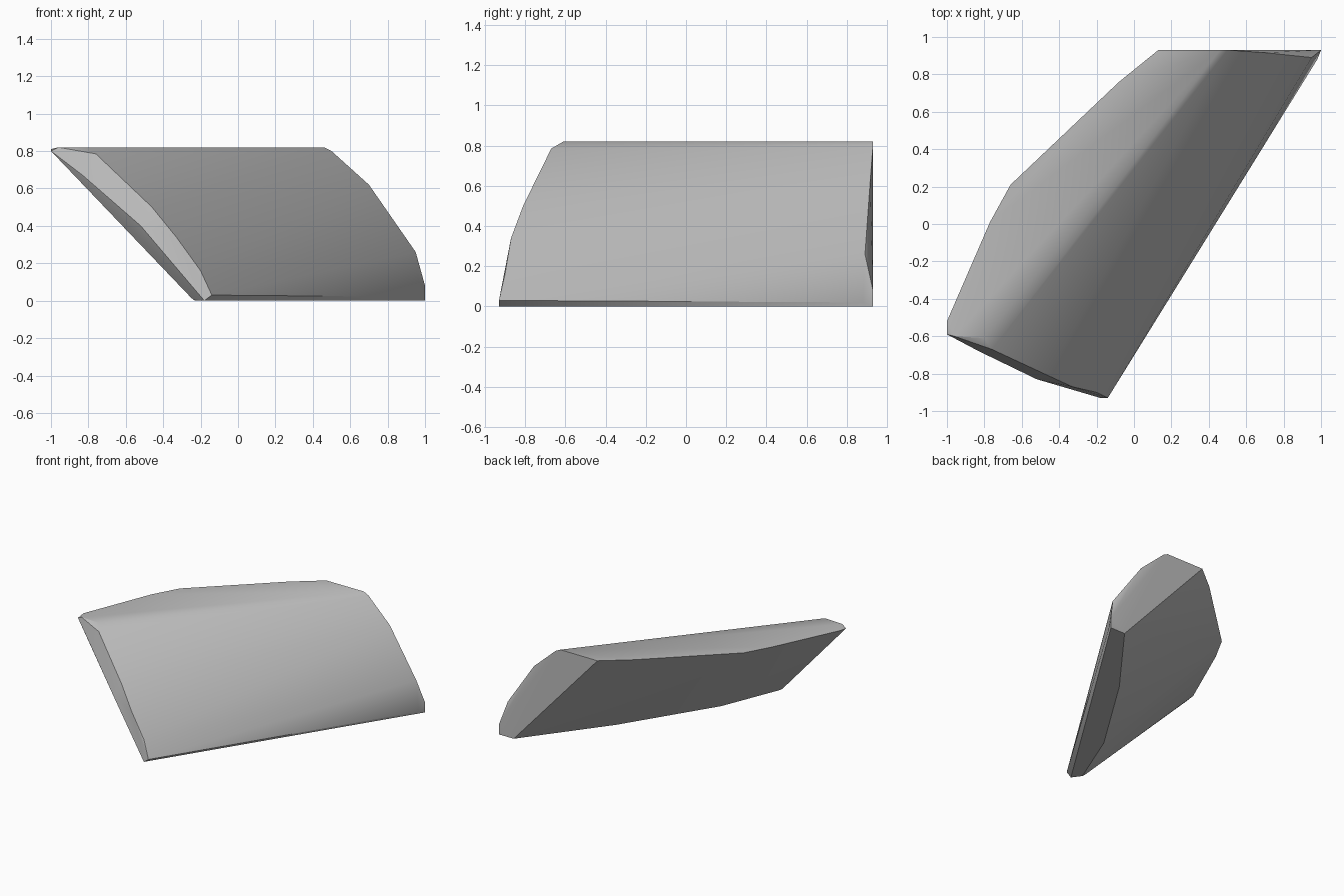
import bpy, bmesh
from math import radians

cube = bpy.data.objects.get("Cube")
if cube:
    bpy.data.objects.remove(cube, do_unlink=True)


def flat_material(name, colour):
    material = bpy.data.materials.new(name)
    material.diffuse_color = colour
    material.use_nodes = True
    material.node_tree.nodes["Principled BSDF"].inputs["Base Color"].default_value = colour
    return material


def hull_object(name, outlines, material):
    """Stretch a tight skin around several outlines and merge its flat faces."""
    bm = bmesh.new()
    for outline in outlines:
        for point in outline:
            bm.verts.new(point)
    hull = bmesh.ops.convex_hull(bm, input=bm.verts[:])
    loose = {g for g in hull["geom_interior"] + hull["geom_unused"]
             if isinstance(g, bmesh.types.BMVert)}
    bmesh.ops.delete(bm, geom=list(loose), context="VERTS")
    bmesh.ops.dissolve_limit(bm, angle_limit=radians(1),
                             verts=bm.verts[:], edges=bm.edges[:])
    bmesh.ops.recalc_face_normals(bm, faces=bm.faces[:])
    mesh = bpy.data.meshes.new(name)
    bm.to_mesh(mesh)
    bm.free()
    mesh.materials.append(material)
    obj = bpy.data.objects.new(name, mesh)
    bpy.context.collection.objects.link(obj)
    return obj


# Flat top edge on the overhanging side
top_rim = [(x, y, .82) for x, y in (
    (-.96, -.6), (-.8, -.61), (.46, .93), (.13, .93),
    (-.08, .76), (-.66, .21), (-.77, .01))]

# Narrow strip the slab stands on
base_strip = [(x, y, 0) for x, y in (
    (.87, .93), (.4, .31), (-.04, -.39), (-.23, -.86), (-.18, -.93), (1, .93))]

# Bowed edge at the front end, from the overhanging tip to the ground
front_bow = [
    (-1, -.52, .81), (-1, -.59, .8), (-.76, -.67, .785), (-.46, -.81, .5),
    (-.33, -.87, .34), (-.2, -.9, .16), (-.14, -.93, .03)]
front_lower_bow = [(-.83, -.68, .67), (-.52, -.83, .4), (-.25, -.86, .015)]

# Bowed edge at the back end, dipping in slightly toward the ground
back_bow = [(.5, .93, .8), (.7, .916, .62), (.95, .89, .26),
            (1, .93, .08), (.98, .88, .02)]

stone = flat_material("stone grey", (.5, .5, .5, 1))
slab = hull_object("stone_slab",
                   [top_rim, base_strip, front_bow, front_lower_bow, back_bow], stone)

# Soft shading across the bowed side, crisp edges elsewhere
bpy.ops.object.select_all(action="DESELECT")
slab.select_set(True)
bpy.context.view_layer.objects.active = slab
bpy.ops.object.shade_smooth_by_angle(angle=radians(30))
